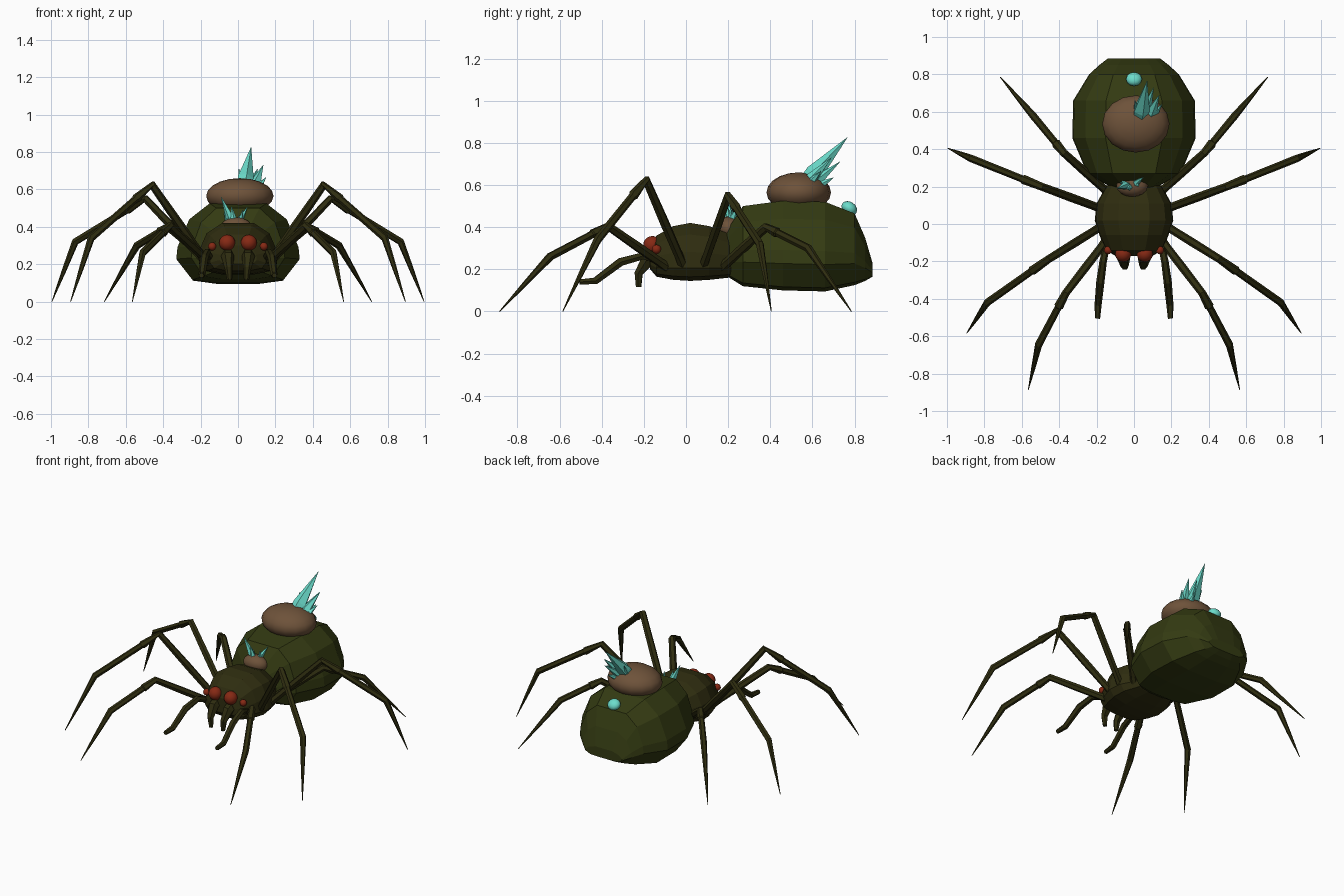
import bpy, bmesh, math
from mathutils import Vector, Matrix, Euler

if "Cube" in bpy.data.objects:
    bpy.data.objects.remove(bpy.data.objects["Cube"])


def material(name, rgb):
    m = bpy.data.materials.new(name)
    m.diffuse_color = (*rgb, 1)
    m.use_nodes = True
    m.node_tree.nodes["Principled BSDF"].inputs["Base Color"].default_value = m.diffuse_color
    return m


GREEN = material("moss_green", (0.034, 0.043, 0.006))
OLIVE = material("dark_olive", (0.028, 0.026, 0.005))
BROWN = material("earth_brown", (0.155, 0.085, 0.042))
RED = material("eye_red", (0.24, 0.022, 0.007))
CYAN = material("crystal_cyan", (0.15, 0.72, 0.60))


def finish(bm, name, mat, smooth=False):
    bmesh.ops.recalc_face_normals(bm, faces=bm.faces)
    me = bpy.data.meshes.new(name)
    bm.to_mesh(me)
    bm.free()
    me.materials.append(mat)
    for p in me.polygons:
        p.use_smooth = smooth
    ob = bpy.data.objects.new(name, me)
    bpy.context.collection.objects.link(ob)
    return ob


def bridge(bm, rings):
    n = len(rings[0])
    for a, b in zip(rings, rings[1:]):
        for i in range(n):
            j = (i + 1) % n
            bm.faces.new((a[i], a[j], b[j], b[i]))
    bm.faces.new(rings[0])
    bm.faces.new(rings[-1])


def hull(name, mat, sections, profile):
    """Loft a mirrored half profile through (y, half width, low, high) sections."""
    bm = bmesh.new()
    loop = profile + [(-u, v) for u, v in reversed(profile)]
    bridge(bm, [[bm.verts.new((u * w, y, lo + v * (hi - lo))) for u, v in loop]
                for y, w, lo, hi in sections])
    return finish(bm, name, mat)


def tube(bm, path, sides):
    """Faceted tube through (point, radius) pairs lying in a vertical plane."""
    pts = [Vector(p) for p, r in path]
    n = (pts[-1] - pts[0]).cross(Vector((0, 0, 1)))
    n = n.normalized() if n.length > 1e-4 else Vector((1, 0, 0))
    rings = []
    for i, (p, r) in enumerate(path):
        t = (pts[min(i + 1, len(pts) - 1)] - pts[max(i - 1, 0)]).normalized()
        up = n.cross(t).normalized()
        rings.append([bm.verts.new(pts[i] + r * (n * math.cos(a) + up * math.sin(a)))
                      for a in (2 * math.pi * k / sides for k in range(sides))])
    bridge(bm, rings)


def ball(name, mat, loc, size, rot=(0, 0, 0), seg=16, rings=10, smooth=True):
    bm = bmesh.new()
    mtx = (Matrix.Translation(loc) @ Euler(rot).to_matrix().to_4x4()
           @ Matrix.Diagonal((*size, 1)))
    bmesh.ops.create_uvsphere(bm, u_segments=seg, v_segments=rings, radius=1, matrix=mtx)
    return finish(bm, name, mat, smooth)


# Abdomen
hull("abdomen", GREEN,
     [(0.19, 0.11, 0.17, 0.38), (0.27, 0.25, 0.12, 0.50), (0.46, 0.33, 0.10, 0.525),
      (0.66, 0.325, 0.095, 0.52), (0.80, 0.24, 0.125, 0.465),
      (0.85, 0.185, 0.145, 0.35), (0.885, 0.14, 0.165, 0.23)],
     [(0.35, 0), (0.74, 0.04), (1, 0.3), (0.98, 0.45), (0.79, 0.8), (0.46, 1)])

# Head and thorax shell
hull("thorax", OLIVE,
     [(-0.17, 0.10, 0.20, 0.30), (-0.14, 0.15, 0.165, 0.36), (-0.06, 0.185, 0.15, 0.405),
      (0.02, 0.21, 0.145, 0.42), (0.11, 0.2, 0.15, 0.405),
      (0.20, 0.15, 0.16, 0.37), (0.26, 0.09, 0.18, 0.30)],
     [(0.4, 0), (0.85, 0.07), (1, 0.22), (0.97, 0.5), (0.8, 0.8), (0.4, 1)])

# Legs: hip, knee, ankle, foot tip
LEGS = {
    "front_leg": ((0.15, -0.09, 0.21), (0.365, -0.37, 0.405),
                  (0.51, -0.645, 0.26), (0.565, -0.885, 0.0)),
    "second_leg": ((0.17, -0.01, 0.21), (0.46, -0.19, 0.625),
                   (0.785, -0.42, 0.34), (0.895, -0.585, 0.0)),
    "third_leg": ((0.17, 0.08, 0.21), (0.495, 0.20, 0.55),
                  (0.87, 0.35, 0.32), (0.995, 0.405, 0.0)),
    "rear_leg": ((0.14, 0.17, 0.21), (0.375, 0.38, 0.40),
                 (0.54, 0.58, 0.30), (0.715, 0.785, 0.0)),
}
for side, s in (("right", 1), ("left", -1)):
    for name, pts in LEGS.items():
        hip, knee, ankle, tip = (Vector((p[0] * s, p[1], p[2])) for p in pts)
        bm = bmesh.new()
        tube(bm, [(hip, 0.025), (hip.lerp(knee, 0.12), 0.022), (hip.lerp(knee, 0.5), 0.023),
                  (knee, 0.021), (knee.lerp(ankle, 0.26), 0.025),
                  (knee.lerp(ankle, 0.28), 0.019), (ankle, 0.02),
                  (ankle.lerp(tip, 0.5), 0.012), (tip, 0.002)], 6)
        finish(bm, side + "_" + name, OLIVE)

    # Feelers beside the mouth
    bm = bmesh.new()
    tube(bm, [((x * s, y, z), r) for x, y, z, r in
              ((0.14, -0.08, 0.22, 0.018), (0.165, -0.2, 0.265, 0.02),
               (0.18, -0.31, 0.235, 0.022), (0.192, -0.43, 0.145, 0.019),
               (0.195, -0.505, 0.14, 0.014))], 6)
    finish(bm, side + "_feeler", OLIVE)

    # Fangs
    bm = bmesh.new()
    tube(bm, [((x * s, y, z), r) for x, y, z, r in
              ((0.055, -0.13, 0.26, 0.035), (0.055, -0.185, 0.24, 0.035),
               (0.05, -0.225, 0.18, 0.022), (0.045, -0.225, 0.115, 0.014))], 6)
    finish(bm, side + "_fang", OLIVE)

    # Eyes
    ball(side + "_large_eye", RED, (0.058 * s, -0.16, 0.315), (0.043,) * 3)
    ball(side + "_small_eye", RED, (0.138 * s, -0.14, 0.295), (0.022,) * 3, seg=12, rings=8)

# Earthy mounds
ball("abdomen_mound", BROWN, (0.01, 0.535, 0.565), (0.18, 0.153, 0.095))
ball("thorax_mound", BROWN, (-0.01, 0.205, 0.395), (0.085, 0.06, 0.055), (-0.4, 0, 0))


def crystals(name, spikes):
    bm = bmesh.new()
    for base, tip, r in spikes:
        b, t = Vector(base), Vector(tip)
        tube(bm, [(b, r * 0.8), (b.lerp(t, 0.25), r), (t, 0.001)], 5)
    finish(bm, name, CYAN)


# Crystal clusters
crystals("abdomen_crystals", [
    ((0.03, 0.56, 0.60), (0.07, 0.765, 0.825), 0.045),
    ((0.08, 0.57, 0.60), (0.135, 0.69, 0.73), 0.03),
    ((0.06, 0.60, 0.60), (0.105, 0.73, 0.71), 0.025),
    ((0.10, 0.58, 0.60), (0.15, 0.64, 0.665), 0.02),
    ((0.02, 0.59, 0.60), (0.005, 0.66, 0.71), 0.02),
    ((0.07, 0.62, 0.59), (0.10, 0.70, 0.635), 0.02)])
crystals("thorax_crystals", [
    ((-0.03, 0.21, 0.42), (-0.09, 0.19, 0.56), 0.022),
    ((-0.02, 0.20, 0.42), (-0.035, 0.185, 0.51), 0.018),
    ((0.0, 0.21, 0.42), (0.05, 0.25, 0.505), 0.018),
    ((0.01, 0.22, 0.42), (0.025, 0.20, 0.49), 0.014),
    ((-0.05, 0.22, 0.42), (-0.075, 0.22, 0.48), 0.014)])

# Glowing bead near the tail
ball("tail_bead", CYAN, (0, 0.775, 0.49), (0.043, 0.04, 0.03), (-0.6, 0, 0), 12, 8)
